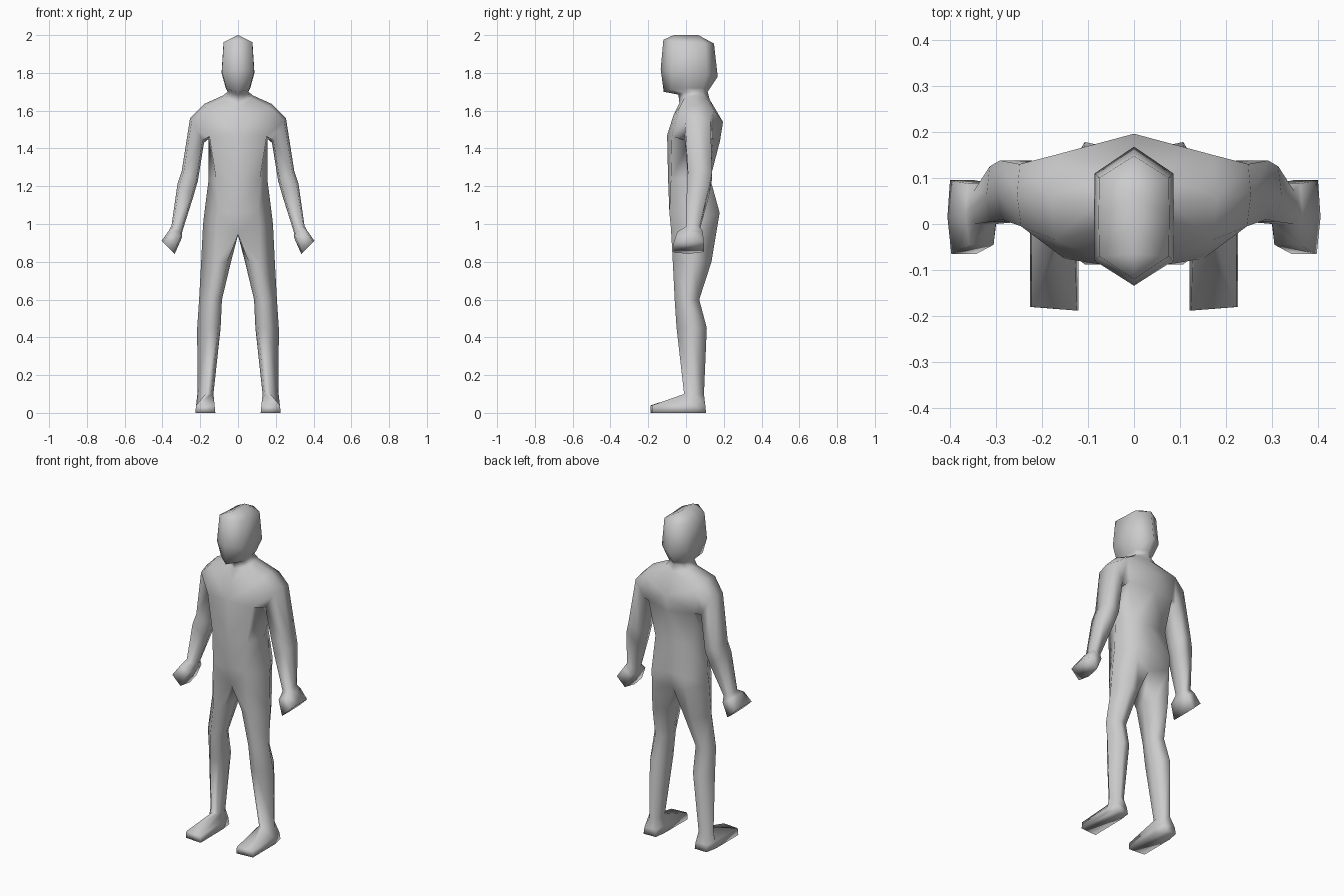
import bpy, bmesh

if "Cube" in bpy.data.objects:
    bpy.data.objects.remove(bpy.data.objects["Cube"])

bm = bmesh.new()


def ring(points):
    return [bm.verts.new(p) for p in points]


def loft(a, b, closed=False, skip=()):
    """Bridge two rings with quads, leaving out the skipped segments."""
    n = len(a)
    for i in range(n if closed else n - 1):
        if i not in skip:
            j = (i + 1) % n
            bm.faces.new((a[i], a[j], b[j], b[i]))


def trunk_ring(w, k, zf, zs, zb, yf, yfs, ybs, yb):
    """Half ring: front centre, front corner, side, back corner, back centre."""
    zfs, zbs = zf * 0.35 + zs * 0.65, zb * 0.35 + zs * 0.65
    return ring([(0, yf, zf), (w * k, yfs, zfs), (w, (yfs + ybs) / 2, zs),
                 (w * k, ybs, zbs), (0, yb, zb)])


def leg_ring(z, xi, xo, yf, yb):
    """Six-sided ring around a leg, starting at the inner front."""
    w, d, ym = xo - xi, yb - yf, (yf + yb) / 2
    return ring([(xi + w * 0.12, yf + d * 0.12, z), (xi + w * 0.5, yf, z), (xo, ym, z),
                 (xi + w * 0.6, yb, z), (xi + w * 0.15, yb - d * 0.12, z), (xi, ym, z)])


def arm_ring(xo, zo, xi, zi, yf, yb):
    """Six-sided ring around an arm, from the outer front to the inner front."""
    ym = (yf + yb) / 2

    def at(t, y):
        return (xo + (xi - xo) * t, y, zo + (zi - zo) * t)
    return ring([at(0.12, yf), at(0, ym), at(0.08, yb), at(0.85, yb), at(1, ym), at(0.9, yf)])


# torso, neck and head, from the hips to the top of the skull
trunk = [trunk_ring(*r) for r in (
    (0.185, 0.62, 0.945, 1.00, 0.95, -0.065, -0.080, 0.165, 0.125),  # hips
    (0.178, 0.60, 1.06, 1.06, 1.06, -0.088, -0.088, 0.178, 0.155),   # seat
    (0.155, 0.75, 1.24, 1.24, 1.24, -0.095, -0.080, 0.128, 0.125),   # waist
    (0.156, 0.97, 1.47, 1.46, 1.44, -0.100, -0.075, 0.145, 0.180),   # armpits
    (0.180, 0.95, 1.58, 1.635, 1.54, -0.065, -0.035, 0.150, 0.196),  # shoulders
    (0.080, 0.85, 1.64, 1.68, 1.66, -0.035, -0.010, 0.100, 0.125),   # neck base
    (0.055, 0.85, 1.685, 1.70, 1.70, -0.040, -0.015, 0.090, 0.115),  # neck top
    (0.065, 0.92, 1.70, 1.72, 1.715, -0.118, -0.075, 0.090, 0.125),  # jaw
    (0.087, 0.98, 1.82, 1.80, 1.78, -0.134, -0.080, 0.110, 0.168),   # cheeks
    (0.077, 0.98, 1.975, 1.957, 1.955, -0.120, -0.070, 0.100, 0.148),  # brow
    (0.0, 1.0, 2.0, 2.0, 2.0, -0.065, -0.065, 0.065, 0.065),         # crown ridge
)]
ARMPIT, SHOULDER = 3, 4
for i in range(len(trunk) - 1):
    loft(trunk[i], trunk[i + 1], skip=(1, 2) if i == ARMPIT else ())

# arm and hand, growing out of the gap left in the torso side
prev = trunk[SHOULDER][1:4] + trunk[ARMPIT][3:0:-1]
for row in ((0.254, 1.56, 0.180, 1.43, -0.005, 0.130),   # upper arm
            (0.298, 1.28, 0.212, 1.23, 0.010, 0.138),    # elbow
            (0.320, 1.215, 0.235, 1.15, 0.005, 0.125),   # forearm
            (0.352, 0.99, 0.295, 0.96, 0.000, 0.072),    # wrist
            (0.366, 0.965, 0.298, 0.925, -0.045, 0.088),  # palm
            (0.405, 0.91, 0.335, 0.842, -0.065, 0.095)):  # knuckles
    cur = arm_ring(*row)
    loft(prev, cur, closed=True)
    prev = cur
bm.faces.new(prev)

# leg, growing out of the hips around a crotch point
prev = trunk[0] + ring([(0, 0.04, 0.94)])
for row in ((0.80, 0.037, 0.195, -0.070, 0.135),   # thigh
            (0.60, 0.085, 0.206, -0.060, 0.070),   # knee
            (0.45, 0.092, 0.216, -0.050, 0.110),   # calf
            (0.10, 0.130, 0.215, -0.010, 0.095)):  # ankle
    cur = leg_ring(*row)
    loft(prev, cur, closed=True)
    prev = cur

# foot: toe stretched forward, then a flat sole
for z, grow in ((0.04, 0.0), (0.0, 0.004)):
    cur = ring([(0.124 - grow, -0.188, z), (0.222 + grow, -0.180, z),
                (0.222 + grow, 0.035, z), (0.208 + grow, 0.102 + grow, z),
                (0.135 - grow, 0.100 + grow, z), (0.126 - grow, 0.035, z)])
    loft(prev, cur, closed=True)
    prev = cur
bm.faces.new(prev)

# weld the crown ridge and tidy the half mesh
bmesh.ops.remove_doubles(bm, verts=bm.verts, dist=0.0005)
bmesh.ops.recalc_face_normals(bm, faces=bm.faces)
mesh = bpy.data.meshes.new("body")
bm.to_mesh(mesh)
bm.free()
body = bpy.data.objects.new("body", mesh)
bpy.context.collection.objects.link(body)

# single plain colour
grey = bpy.data.materials.new("light_grey")
grey.diffuse_color = (0.6, 0.6, 0.6, 1)
grey.use_nodes = True
grey.node_tree.nodes["Principled BSDF"].inputs["Base Color"].default_value = grey.diffuse_color
mesh.materials.append(grey)

# mirror to the other side and smooth
bpy.context.view_layer.objects.active = body
body.select_set(True)
mirror = body.modifiers.new("mirror", "MIRROR")
mirror.use_clip = True
mirror.merge_threshold = 0.001
bpy.ops.object.modifier_apply(modifier=mirror.name)
bm = bmesh.new()
bm.from_mesh(mesh)
bmesh.ops.recalc_face_normals(bm, faces=bm.faces)
bm.to_mesh(mesh)
bm.free()
mesh.shade_smooth()
